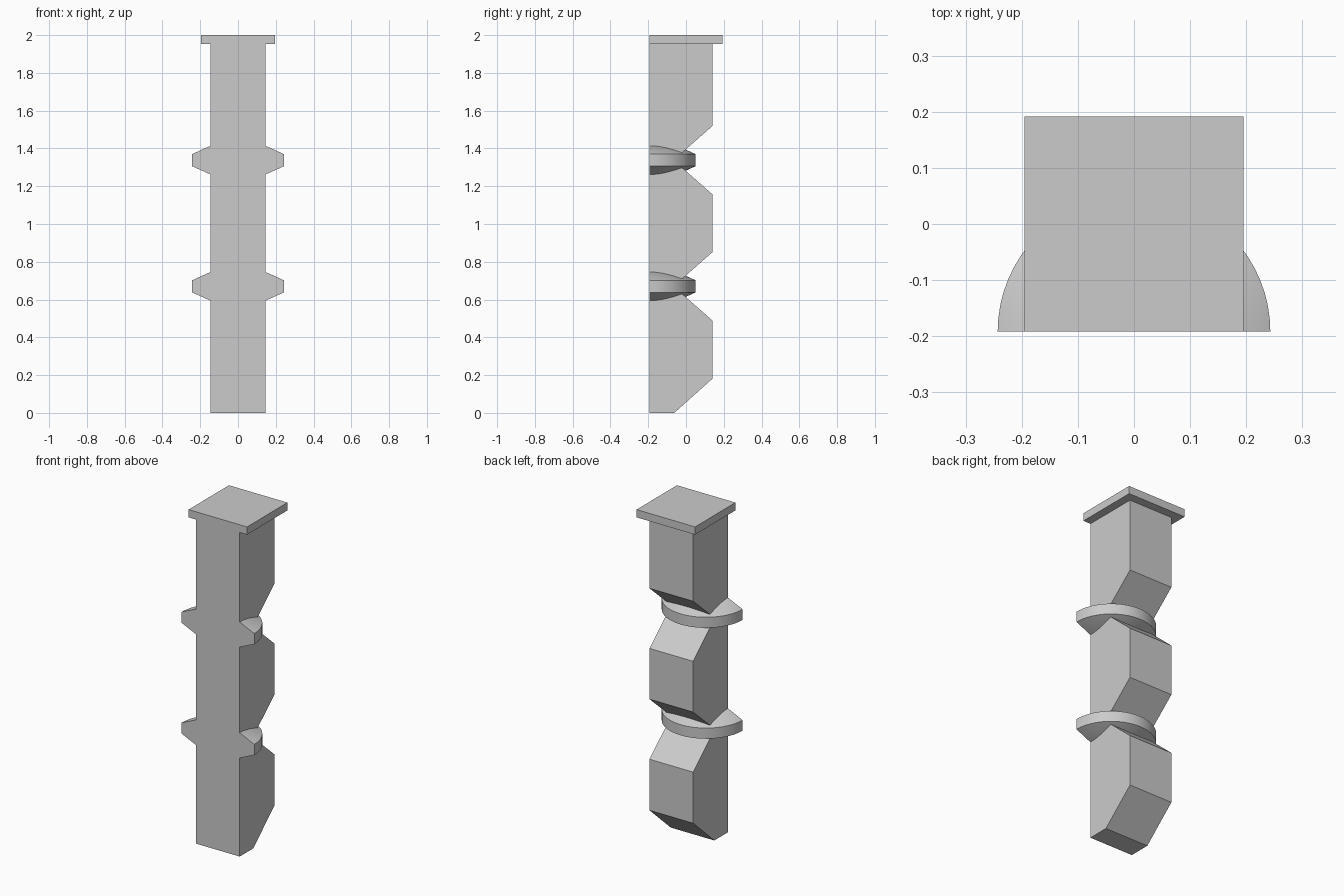
import bpy, bmesh, math
from mathutils import Matrix, Vector

old = bpy.data.objects.get("Cube")
if old:
    bpy.data.objects.remove(old, do_unlink=True)

FRONT = -0.192            # shared flat front plane
BACK = 0.14               # back of the shaft
NOTCH_Y = -0.066          # depth of the V notches
NOTCHES = (0.67, 1.338)   # heights of notches and collars
HALF_NOTCH = 0.181
CAP_BOTTOM = 1.953

grey = bpy.data.materials.new("stone grey")
grey.use_nodes = True
colour = (0.6, 0.6, 0.6, 1)
grey.diffuse_color = colour
grey.node_tree.nodes["Principled BSDF"].inputs["Base Color"].default_value = colour


def finish(name, bm, smooth=False):
    bmesh.ops.recalc_face_normals(bm, faces=bm.faces)
    mesh = bpy.data.meshes.new(name)
    bm.to_mesh(mesh)
    bm.free()
    mesh.materials.append(grey)
    obj = bpy.data.objects.new(name, mesh)
    bpy.context.collection.objects.link(obj)
    if smooth:
        bpy.ops.object.select_all(action='DESELECT')
        obj.select_set(True)
        bpy.context.view_layer.objects.active = obj
        bpy.ops.object.shade_smooth_by_angle(angle=math.radians(20))


def prism(name, profile, half_width):
    """Extrude a side profile of (y, z) points across x."""
    bm = bmesh.new()
    face = bm.faces.new([bm.verts.new((-half_width, y, z)) for y, z in profile])
    grown = bmesh.ops.extrude_face_region(bm, geom=[face])["geom"]
    moved = [v for v in grown if isinstance(v, bmesh.types.BMVert)]
    bmesh.ops.translate(bm, verts=moved, vec=(2 * half_width, 0, 0))
    finish(name, bm)


def half_collar(name, height):
    """Half of a double cone with a flat rim, cut off at the front plane."""
    radius, rim, core = 0.243, 0.032, 0.142
    bm = bmesh.new()
    centre = Vector((0, FRONT, height))
    section = [(0, -core), (radius, -rim), (radius, rim), (0, core)]
    verts = [bm.verts.new(centre + Vector((r, 0, z))) for r, z in section]
    edges = [bm.edges.new(pair) for pair in zip(verts, verts[1:])]
    bmesh.ops.spin(bm, geom=verts + edges, cent=centre, axis=(0, 0, 1),
                   angle=math.pi, steps=32)
    bmesh.ops.remove_doubles(bm, verts=bm.verts, dist=0.0001)
    bmesh.ops.holes_fill(bm, edges=[e for e in bm.edges if e.is_boundary], sides=0)
    finish(name, bm, smooth=True)


# Shaft with chamfered foot and notched back
profile = [(FRONT, 0), (-0.062, 0), (BACK, HALF_NOTCH)]
for z in NOTCHES:
    profile += [(BACK, z - HALF_NOTCH), (NOTCH_Y, z), (BACK, z + HALF_NOTCH)]
profile += [(BACK, CAP_BOTTOM), (FRONT, CAP_BOTTOM)]
prism("shaft", profile, 0.1455)

# Cap slab
prism("cap", [(FRONT, CAP_BOTTOM), (-FRONT, CAP_BOTTOM), (-FRONT, 2), (FRONT, 2)], 0.195)

# Collars around the notches
for name, z in zip(("lower_collar", "upper_collar"), NOTCHES):
    half_collar(name, z)
